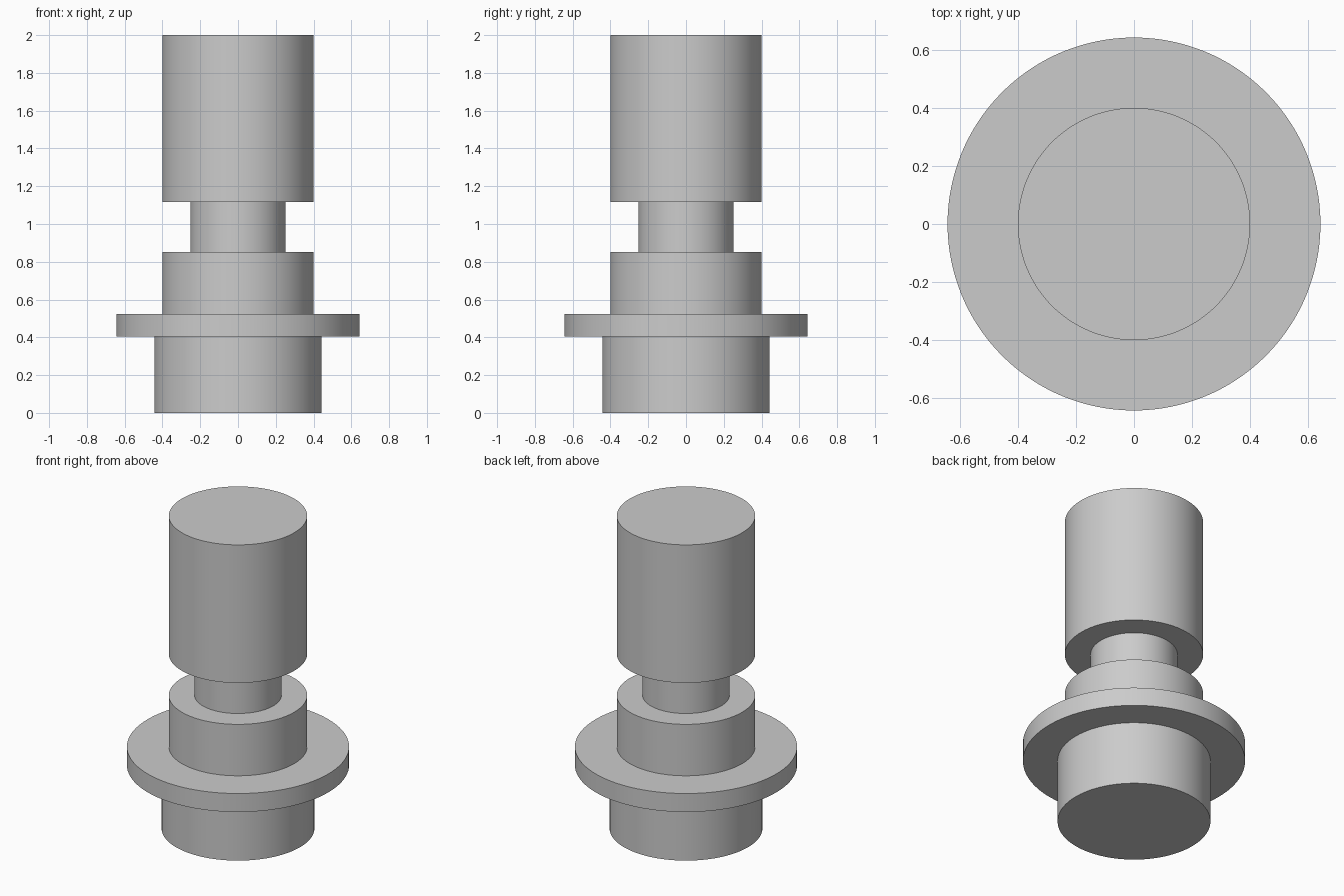
import bpy
import bmesh
import math
from mathutils import Vector

cube = bpy.data.objects.get("Cube")
if cube:
    bpy.data.objects.remove(cube, do_unlink=True)

SEGMENTS = 128

# Plain grey metal
grey = bpy.data.materials.new("grey_metal")
grey.use_nodes = True
colour = (0.6, 0.6, 0.6, 1.0)
grey.diffuse_color = colour
grey.node_tree.nodes["Principled BSDF"].inputs["Base Color"].default_value = colour

# Turned sections from bottom to top: radius, top height
sections = [
    (0.443, 0.405),  # base
    (0.644, 0.523),  # flange
    (0.401, 0.852),  # collar
    (0.252, 1.117),  # neck
    (0.401, 2.0),    # head
]

# Stepped half profile, starting and ending on the axis
profile = [(0, 0)]
bottom = 0
for radius, top in sections:
    profile += [(radius, bottom), (radius, top)]
    bottom = top
profile.append((0, bottom))

# Turn the profile around the axis into one closed body
bm = bmesh.new()
verts = [bm.verts.new((r, 0, z)) for r, z in profile]
edges = [bm.edges.new(pair) for pair in zip(verts, verts[1:])]
bmesh.ops.spin(bm, geom=verts + edges, cent=Vector(), axis=Vector((0, 0, 1)),
               angle=math.tau, steps=SEGMENTS)
bmesh.ops.remove_doubles(bm, verts=bm.verts, dist=0.0001)
bmesh.ops.recalc_face_normals(bm, faces=bm.faces)

mesh = bpy.data.meshes.new("stepped_shaft")
bm.to_mesh(mesh)
bm.free()
mesh.materials.append(grey)
shaft = bpy.data.objects.new("stepped_shaft", mesh)
bpy.context.collection.objects.link(shaft)

# Smooth walls, crisp shoulders
bpy.ops.object.select_all(action='DESELECT')
shaft.select_set(True)
bpy.context.view_layer.objects.active = shaft
bpy.ops.object.shade_smooth_by_angle(angle=math.radians(30))
